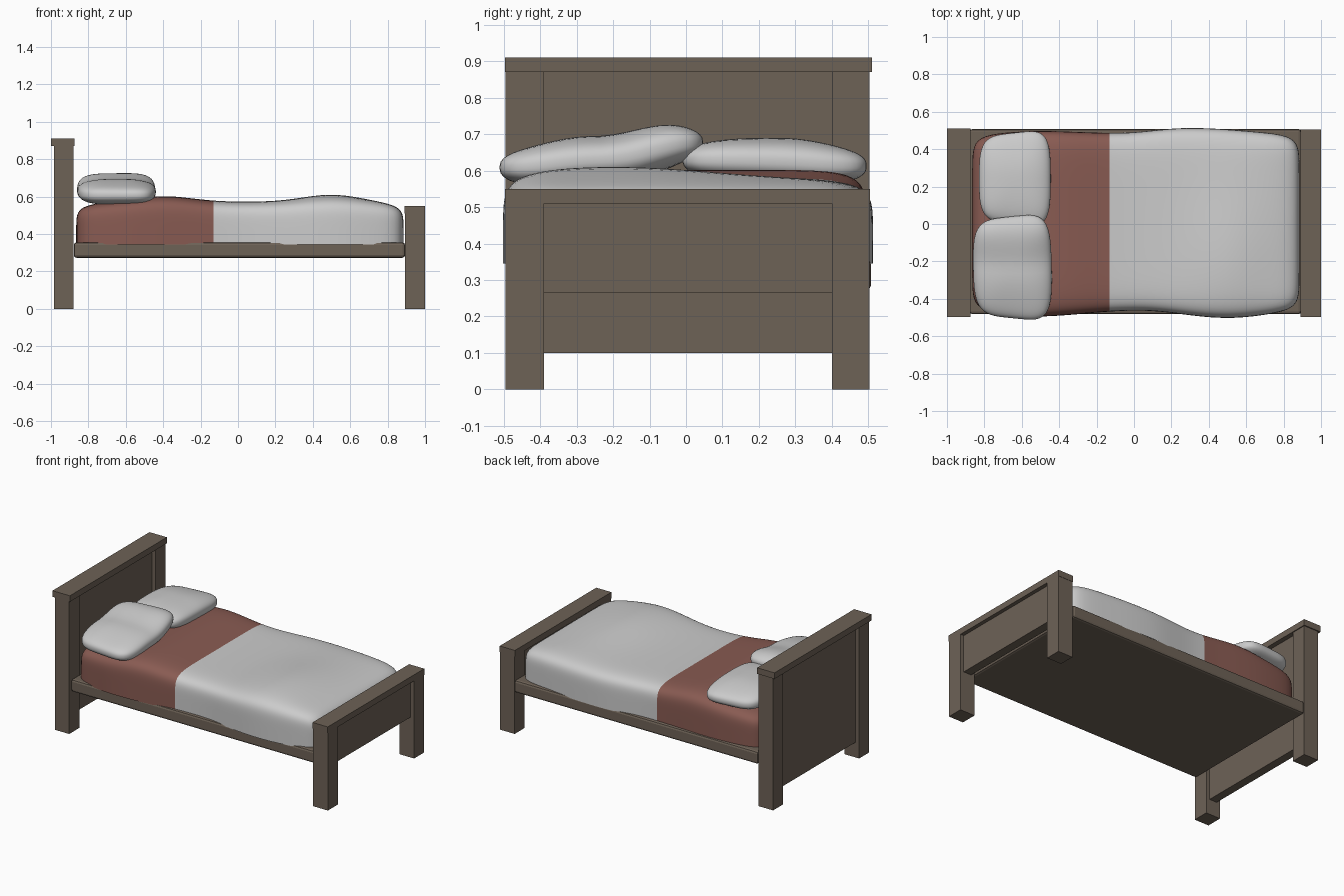
import bpy, bmesh, math

if "Cube" in bpy.data.objects:
    bpy.data.objects.remove(bpy.data.objects["Cube"])


def material(name, rgb):
    m = bpy.data.materials.new(name)
    m.diffuse_color = (*rgb, 1)
    m.use_nodes = True
    m.node_tree.nodes["Principled BSDF"].inputs["Base Color"].default_value = m.diffuse_color
    return m


WOOD = material("wood", (0.155, 0.122, 0.094))
RED = material("red_sheet", (0.25, 0.105, 0.085))


def finish(name, bm, mat=None):
    mesh = bpy.data.meshes.new(name)
    bm.to_mesh(mesh)
    bm.free()
    ob = bpy.data.objects.new(name, mesh)
    bpy.context.collection.objects.link(ob)
    if mat:
        mesh.materials.append(mat)
    return ob


def box(name, x, y, z, mat=WOOD):
    bm = bmesh.new()
    bmesh.ops.create_cube(bm, size=1)
    for v in bm.verts:
        v.co = [r[0] + (c + 0.5) * (r[1] - r[0]) for c, r in zip(v.co, (x, y, z))]
    return finish(name, bm, mat)


def curve(t, keys):
    """Smooth interpolation through (position, value) pairs."""
    if t <= keys[0][0]:
        return keys[0][1]
    for (a, va), (b, vb) in zip(keys, keys[1:]):
        if t <= b:
            s = (t - a) / (b - a)
            return va + (vb - va) * (1 - math.cos(math.pi * s)) / 2
    return keys[-1][1]


def bump(t, centre, width):
    return math.exp(-((t - centre) / width) ** 2)


def soft_block(plan_exp, side_exp, cuts):
    """Unit superellipsoid made from a gridded cube."""
    bm = bmesh.new()
    bmesh.ops.create_cube(bm, size=2)
    bmesh.ops.subdivide_edges(bm, edges=bm.edges[:], cuts=cuts, use_grid_fill=True)
    for v in bm.verts:
        x, y, z = (abs(c) for c in v.co)
        r = (x ** plan_exp + y ** plan_exp) ** (1 / plan_exp)
        v.co /= (r ** side_exp + z ** side_exp) ** (1 / side_exp)
    return bm


def smooth(ob):
    for p in ob.data.polygons:
        p.use_smooth = True


# Head and foot posts
for side, y in (("front", (-0.495, -0.39)), ("back", (0.40, 0.503))):
    box(f"head_post_{side}", (-0.985, -0.88), y, (0, 0.87))
    box(f"foot_post_{side}", (0.893, 1.0), y, (0, 0.51))

# Recessed boards and their top rails
box("headboard_panel", (-0.96, -0.905), (-0.39, 0.40), (0.10, 0.87))
box("headboard_cap", (-1.0, -0.874), (-0.497, 0.51), (0.87, 0.91))
box("footboard_panel", (0.918, 0.975), (-0.39, 0.40), (0.265, 0.51))
box("footboard_cap", (0.89, 1.0), (-0.497, 0.505), (0.51, 0.55))

# Bed base with softened edges
base = box("bed_base", (-0.878, 0.893), (-0.482, 0.508), (0.273, 0.355))
bev = base.modifiers.new("bevel", "BEVEL")
bev.width = 0.014
bev.segments = 2

# Wavy outline of the bedding, seen from the top
FRONT = [(-0.86, -0.475), (-0.55, -0.495), (0.02, -0.463), (0.5, -0.502), (0.88, -0.475)]
BACK = [(-0.86, 0.485), (-0.5, 0.497), (-0.1, 0.487), (0.3, 0.513), (0.88, 0.485)]


def bedding(name, side, mat):
    bm = soft_block(12, 8, 39)
    for v in bm.verts:
        px, py, pz = v.co
        x = 0.01 + 0.875 * px
        f, b = curve(x, FRONT), curve(x, BACK)
        y = (f + b) / 2 + (b - f) / 2 * py
        top = (0.572 + 0.03 * bump(x, -0.4, 0.22)
               + 0.038 * bump(x, 0.5, 0.22) * bump(y, -0.2, 0.4))
        v.co = (x, y, 0.345 + max(pz, 0) * (top - 0.345))
    # Keep only this cover's half
    bmesh.ops.bisect_plane(bm, geom=bm.verts[:] + bm.edges[:] + bm.faces[:],
                           plane_co=(-0.13, 0, 0), plane_no=(side, 0, 0),
                           clear_inner=True)
    bmesh.ops.delete(bm, geom=[f for f in bm.faces if all(v.co.z < 0.3451 for v in f.verts)],
                     context="FACES")
    smooth(finish(name, bm, mat))


bedding("sheet", -1, RED)
bedding("blanket", 1, None)


def pillow(name, cx, hx, cy, hy, top, bottom, skew):
    bm = soft_block(4.5, 2.6, 15)
    for v in bm.verts:
        px, py, pz = v.co
        y = cy + hy * py + 0.02 * px * py
        hi, lo = curve(y, top), curve(y, bottom)
        x = cx + hx * px * (1 - 0.05 * py * py) + skew * py
        v.co = (x, y, (hi + lo) / 2 + (hi - lo) / 2 * pz)
    smooth(finish(name, bm))


# Front pillow leans on the flat back pillow
pillow("front_pillow", -0.65, 0.21, -0.232, 0.272,
       [(-0.5, 0.672), (-0.25, 0.695), (0.0, 0.74)],
       [(-0.5, 0.545), (-0.2, 0.565), (0.05, 0.61)], -0.005)
pillow("back_pillow", -0.637, 0.192, 0.243, 0.245,
       [(0.0, 0.69), (0.25, 0.69), (0.5, 0.672)],
       [(0.0, 0.57), (0.5, 0.553)], 0.0)
